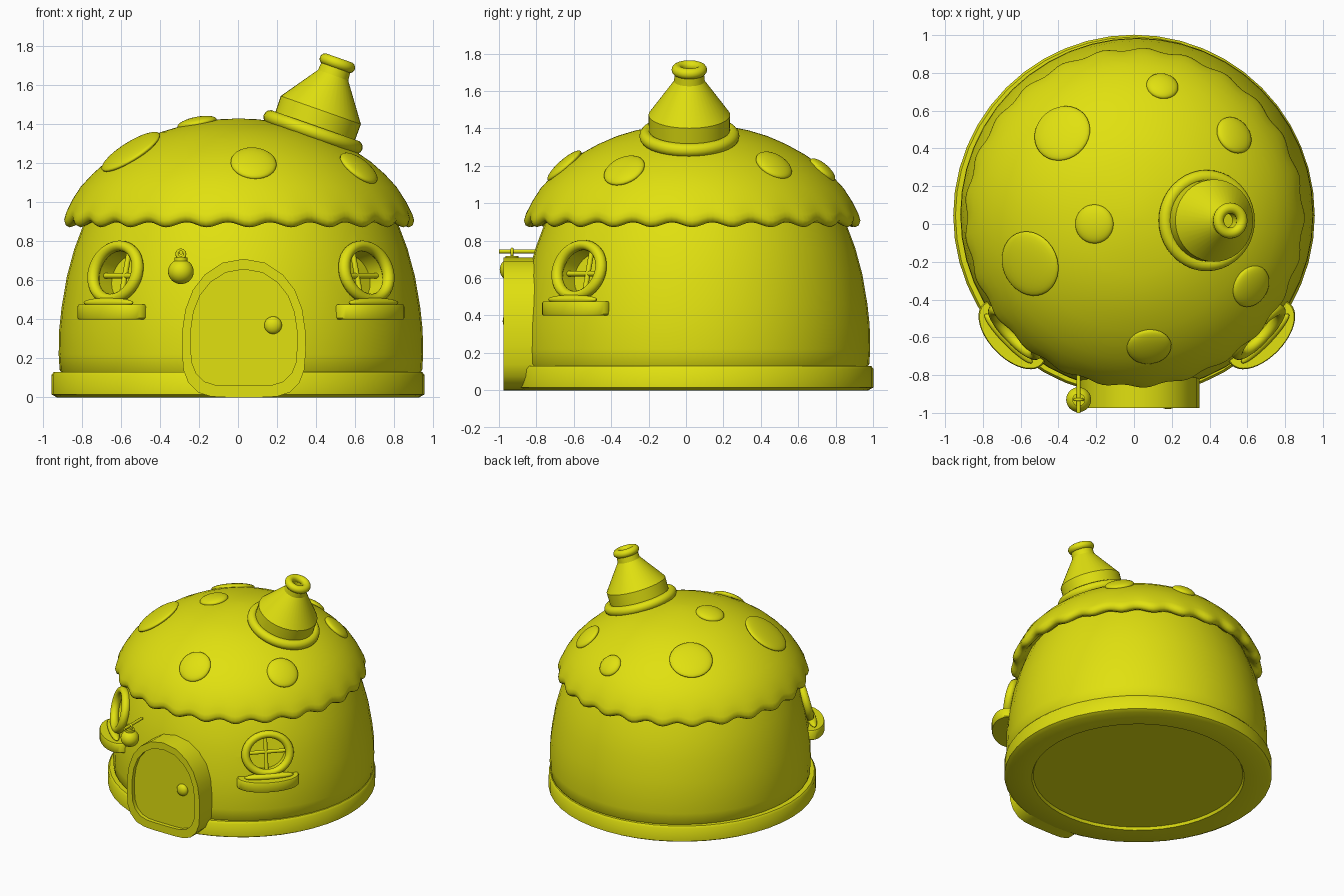
import bpy, bmesh, math
from mathutils import Matrix, Vector

cube = bpy.data.objects.get("Cube")
if cube:
    bpy.data.objects.remove(cube, do_unlink=True)

yellow = bpy.data.materials.new("yellow")
yellow.use_nodes = True
color = (0.75, 0.75, 0.005, 1)
yellow.diffuse_color = color
yellow.node_tree.nodes["Principled BSDF"].inputs["Base Color"].default_value = color

T = Matrix.Translation
ALONG_X = Matrix.Rotation(math.pi / 2, 4, 'Y')
ALONG_Y = Matrix.Rotation(math.pi / 2, 4, 'X')


def scale(x, y, z):
    return Matrix.Diagonal((x, y, z, 1))


def finish(name, bm, matrix, angle=40):
    bmesh.ops.transform(bm, matrix=matrix, verts=bm.verts)
    bmesh.ops.recalc_face_normals(bm, faces=bm.faces)
    mesh = bpy.data.meshes.new(name)
    bm.to_mesh(mesh)
    bm.free()
    mesh.materials.append(yellow)
    ob = bpy.data.objects.new(name, mesh)
    bpy.context.collection.objects.link(ob)
    smooth(ob, angle)
    return ob


def smooth(ob, angle=40):
    bpy.ops.object.select_all(action='DESELECT')
    ob.select_set(True)
    bpy.context.view_layer.objects.active = ob
    bpy.ops.object.shade_smooth_by_angle(angle=math.radians(angle))


def lathe(name, profile, matrix=Matrix(), segs=40, closed=False, warp=None, angle=40):
    """Turn an (r, z) profile around z."""
    bm = bmesh.new()
    rows = []
    for r, z in profile:
        row = []
        for i in range(segs):
            a = math.tau * i / segs
            rr, zz = warp(r, z, a) if warp else (r, z)
            row.append(bm.verts.new((rr * math.cos(a), rr * math.sin(a), zz)))
        rows.append(row)
    pairs = list(zip(rows, rows[1:]))
    if closed:
        pairs.append((rows[-1], rows[0]))
    else:
        bm.faces.new(rows[0])
        bm.faces.new(rows[-1])
    for a, b in pairs:
        for i in range(segs):
            j = (i + 1) % segs
            bm.faces.new((a[i], a[j], b[j], b[i]))
    return finish(name, bm, matrix, angle)


def torus(name, major, minor, matrix, segs=40):
    steps = [math.tau * i / 14 for i in range(14)]
    ring = [(major + minor * math.cos(a), minor * math.sin(a)) for a in steps]
    return lathe(name, ring, matrix, segs, closed=True, angle=60)


def rod(name, radius, length, matrix, segs=16):
    h = length / 2
    return lathe(name, [(radius, -h), (radius, h)], matrix, segs)


def ball(name, matrix, segs=32):
    bm = bmesh.new()
    bmesh.ops.create_uvsphere(bm, u_segments=segs, v_segments=segs // 2, radius=1)
    return finish(name, bm, matrix, 60)


# Base and walls
lathe("base", [(0.75, 0.02), (0.76, 0), (0.93, 0), (0.957, 0.015),
               (0.957, 0.115), (0.945, 0.13), (0.8, 0.13)], T((0, 0.045, 0)), 48)
AXIS = T((0.015, 0.05, 0))
walls = lathe("walls", [(0.9, 0.1), (0.93, 0.14), (0.935, 0.22), (0.932, 0.35), (0.92, 0.46),
                        (0.893, 0.62), (0.855, 0.76), (0.81, 0.88), (0.77, 0.97)], AXIS, 48)

# Round windows, one on each side of the door
for side, az in (("left", -44), ("right", -136)):
    turn = AXIS @ Matrix.Rotation(math.radians(az), 4, 'Z')
    win = turn @ T((0.895, 0, 0.64)) @ Matrix.Rotation(math.radians(-14), 4, 'Y')
    oval = scale(1, 1, 0.88)
    cutter = rod("window_cutter", 0.145, 0.35, win @ T((0.055, 0, 0)) @ oval @ ALONG_X, 40)
    cutter.hide_render = True
    cut = walls.modifiers.new("window_hole", 'BOOLEAN')
    cut.object = cutter
    cut.solver = 'EXACT'
    bpy.context.view_layer.objects.active = walls
    bpy.ops.object.modifier_apply(modifier=cut.name)
    bpy.data.objects.remove(cutter, do_unlink=True)
    torus(side + "_window_frame", 0.16, 0.031, win @ oval @ ALONG_X)
    rod(side + "_window_bar_upright", 0.014, 0.27, win @ T((-0.07, 0, 0)))
    rod(side + "_window_bar_level", 0.014, 0.3, win @ T((-0.07, 0, 0)) @ ALONG_Y)
    ball(side + "_window_ledge", turn @ T((0.945, 0, 0.485)) @ scale(0.035, 0.18, 0.026))
    lathe(side + "_window_sill", [(0.97, 0.4), (1, 0.407), (1, 0.465), (0.97, 0.475)],
          turn @ T((0.915, 0, 0)) @ scale(0.125, 0.225, 1))
smooth(walls)

# Scalloped roof
ROOF = [(0.01, 1.43), (0.1, 1.426), (0.2, 1.41), (0.3, 1.39), (0.4, 1.36), (0.5, 1.317),
        (0.6, 1.262), (0.68, 1.207), (0.75, 1.145), (0.81, 1.08), (0.855, 1.01), (0.885, 0.95),
        (0.893, 0.92), (0.885, 0.895), (0.865, 0.885), (0.84, 0.893), (0.815, 0.92), (0.7, 0.95)]


def scallop(r, z, a):
    wave = math.cos(25 * a) * min(1, max(0, (1.08 - z) / 0.15))
    return r + 0.008 * wave, z - 0.013 * wave


ROOF_AT = Vector((0.003, 0.033, 0))
lathe("roof", ROOF, T(ROOF_AT), 200, warp=scallop, angle=60)


def roof_point(x, y):
    """Point and outward normal on the roof above (x, y)."""
    d = Vector((x, y, 0)) - ROOF_AT
    r = d.length
    for (r0, z0), (r1, z1) in zip(ROOF, ROOF[1:]):
        if r <= r1:
            break
    slope = (z1 - z0) / (r1 - r0)
    z = z0 + slope * (r - r0)
    out = d.normalized()
    return Vector((x, y, z)), Vector((-slope * out.x, -slope * out.y, 1)).normalized()


# Roof spots
SPOTS = [(-0.38, 0.48, 0.155), (0.15, 0.73, 0.085), (0.53, 0.47, 0.105), (-0.21, 0.0, 0.103),
         (-0.55, -0.21, 0.175), (0.08, -0.65, 0.118), (0.62, -0.33, 0.115)]
for i, (x, y, r) in enumerate(SPOTS):
    p, n = roof_point(x, y)
    aim = n.to_track_quat('Z', 'Y').to_matrix().to_4x4()
    ball(f"roof_spot_{i + 1}", T(p) @ aim @ scale(r, r, 0.032))

# Leaning chimney
lean = T((0.385, 0.018, 1.36)) @ Matrix.Rotation(math.radians(19.4), 4, 'Y')
torus("chimney_base_ring", 0.232, 0.036, lean)
lathe("chimney", [(0.215, -0.1), (0.218, 0.12), (0.082, 0.31), (0.078, 0.36), (0.045, 0.37),
                  (0.04, 0.3)], lean, 40, angle=30)
torus("chimney_rim", 0.066, 0.029, lean @ T((0, 0, 0.375)), 32)

# Arched door: half outline mirrored about its middle, then rounded
HALF = [(0.09, 0), (0.17, 0.004), (0.235, 0.025), (0.285, 0.075), (0.31, 0.14), (0.318, 0.24),
        (0.316, 0.34), (0.3, 0.45), (0.262, 0.55), (0.2, 0.63), (0.11, 0.69), (0, 0.71)]
OUTER = HALF + [(-x, z) for x, z in reversed(HALF[:-1])]
INNER = [(x * 0.86, 0.06 + z * 0.84) for x, z in OUTER]


def loft(name, loops, angle=35):
    """Bridge matching outlines, each given as (outline, y); cap the last."""
    bm = bmesh.new()
    rows = [[bm.verts.new((x, y, z)) for x, z in line] for line, y in loops]
    n = len(rows[0])
    for a, b in zip(rows, rows[1:]):
        for i in range(n):
            j = (i + 1) % n
            bm.faces.new((a[i], a[j], b[j], b[i]))
    bm.faces.new(rows[0])
    bm.faces.new(rows[-1])
    return finish(name, bm, T((0.03, 0, 0)), angle)


loft("door", [(OUTER, -0.8), (OUTER, -0.975), (INNER, -0.975), (INNER, -0.945)])
ball("door_knob", T((0.18, -0.95, 0.37)) @ scale(0.045, 0.03, 0.045))

# Lantern on its bracket
LX, LY = -0.293, -0.93
ball("lantern", T((LX, LY, 0.645)) @ scale(0.066, 0.066, 0.064))
rod("lantern_cap", 0.034, 0.022, T((LX, LY, 0.706)), 24)
torus("lantern_ring", 0.02, 0.008, T((LX, LY, 0.735)) @ ALONG_Y, 20)
rod("lantern_bracket", 0.011, 0.22, T((LX, -0.89, 0.743)) @ ALONG_Y)
